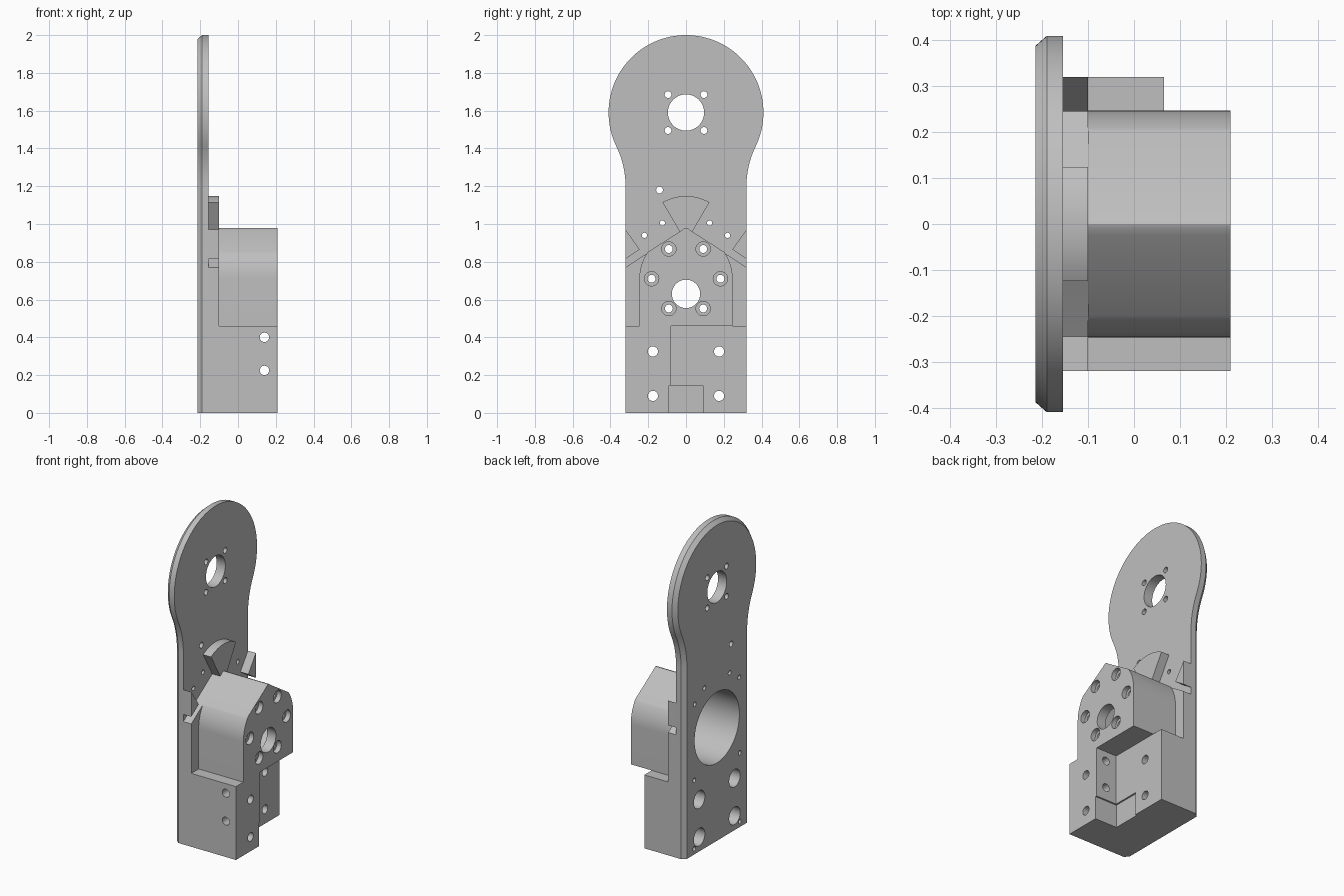
import bpy, bmesh
from math import sin, cos, radians, atan2, hypot

old = bpy.data.objects.get("Cube")
if old:
    bpy.data.objects.remove(old, do_unlink=True)

grey = bpy.data.materials.new("plain grey")
grey.use_nodes = True
colour = (0.52, 0.52, 0.52, 1)
grey.diffuse_color = colour
grey.node_tree.nodes["Principled BSDF"].inputs["Base Color"].default_value = colour

# axis -> how a profile point (a, b) at a depth d becomes a position
PLACE = {"x": lambda a, b, d: (d, a, b),
         "y": lambda a, b, d: (a, d, b),
         "z": lambda a, b, d: (a, b, d)}


def loft(name, axis, sections):
    """Join matching closed profiles, given as (depth, points), into a solid."""
    bm = bmesh.new()
    rings = [[bm.verts.new(PLACE[axis](a, b, d)) for a, b in pts] for d, pts in sections]
    n = len(rings[0])
    for r, s in zip(rings, rings[1:]):
        for i in range(n):
            j = (i + 1) % n
            bm.faces.new((r[i], r[j], s[j], s[i]))
    bm.faces.new(rings[0])
    bm.faces.new(rings[-1])
    bmesh.ops.recalc_face_normals(bm, faces=bm.faces)
    mesh = bpy.data.meshes.new(name)
    bm.to_mesh(mesh)
    bm.free()
    mesh.materials.append(grey)
    ob = bpy.data.objects.new(name, mesh)
    bpy.context.scene.collection.objects.link(ob)
    return ob


def prism(name, axis, pts, d0, d1):
    return loft(name, axis, [(d0, pts), (d1, pts)])


def arc(a, b, r, start, end, steps):
    """Points on an arc, angles in degrees."""
    angles = [radians(start + (end - start) * i / steps) for i in range(steps + 1)]
    return [(a + r * cos(t), b + r * sin(t)) for t in angles]


def hole(axis, a, b, r, d0, d1):
    steps = 64 if r > 0.06 else 24
    ob = prism("hole_cutter", axis, arc(a, b, r, 0, 360, steps)[:-1], d0, d1)
    ob.hide_render = True
    return ob


def mirrored(half):
    """Complete a right-hand half profile that runs from bottom to top centre."""
    return half + [(-a, b) for a, b in reversed(half) if abs(a) > 1e-5]


# Key dimensions
W, BACK, FACE, LAYER, FRONT = 0.32, -0.215, -0.155, -0.10, 0.21
HEAD_Z, HEAD_R, NECK_Z, NECK_R = 1.59, 0.41, 1.2, 0.48
MOTOR_Z, SHAFT_Z, LEDGE = 0.71, 0.63, 0.46


def plate_outline(inset):
    tilt = -atan2(HEAD_Z - NECK_Z, W + NECK_R) * 57.29578
    half = [(W - inset, 0)]
    half += arc(W + NECK_R, NECK_Z, NECK_R + inset, 180, 180 + tilt, 12)
    half += arc(0, HEAD_Z, HEAD_R - inset, tilt, 90, 40)[1:]
    return mirrored(half)


# Back plate, bevelled on its outer face
plate = loft("back_plate", "x", [(BACK, plate_outline(0.022)),
                                 (BACK + 0.025, plate_outline(0)), (FACE, plate_outline(0))])

# Base block with one corner cut away
base = prism("base_block", "z", [(FACE, -W), (FRONT, -W), (FRONT, -0.08),
                                 (0.065, -0.08), (0.065, W), (FACE, W)], 0, LEDGE)

# Gabled layer behind the housing, and the motor housing itself
roof = [(0.025, 0.965), (0.01, 0.977), (0, 0.98)]
layer = prism("gabled_layer", "x", mirrored([(W, LEDGE), (W, 0.77)] + roof), FACE, LAYER)
housing = prism("motor_housing", "x",
                mirrored([(0.247, LEDGE)] + arc(0, MOTOR_Z, 0.247, 0, 35, 12) + roof),
                LAYER, FRONT)

# Raised fan and side wedges above the gable
fan = prism("fan_rib", "x", arc(0, 0.9, 0.248, 60, 120, 20)
            + [(-0.032, 0.957), (0, 0.98), (0.032, 0.957)], FACE, LAYER)
wedges = [prism(name, "x", [(s * W, 0.97), (s * 0.245, 0.865), (s * W, 0.815)], FACE, LAYER)
          for name, s in (("front_wedge", -1), ("rear_wedge", 1))]

# Head hole with its four screws, and the odd pin hole
in_plate = [hole("x", 0, HEAD_Z, 0.096, -0.3, 0), hole("x", -0.14, 1.18, 0.018, -0.3, 0)]
in_base, in_layer, in_housing = [], [], []
for s in (-1, 1):
    in_plate += [hole("x", s * 0.095, HEAD_Z + t * 0.095, 0.018, -0.3, 0) for t in (-1, 1)]
    in_plate += [hole("x", s * a, b, 0.014, -0.3, 0) for a, b in ((0.125, 1.005), (0.22, 0.94))]
    # Blind pin holes near the corners of the base
    for b in (0.035, 0.465):
        pin = hole("x", s * 0.225, b, 0.014, -0.3, -0.12)
        in_plate.append(pin)
        in_base.append(pin)
        if b > 0.4:
            in_layer.append(pin)
    # Counterbored mounting holes
    for b in (0.09, 0.325):
        wide = hole("x", s * 0.175, b, 0.055, -0.3, -0.06)
        in_plate.append(wide)
        in_base += [wide, hole("x", s * 0.175, b, 0.027, -0.3, 0.4)]

# Cross holes and a shallow clearance pocket in the base
in_base += [hole("y", 0.14, b, 0.025, -0.5, 0.05) for b in (0.225, 0.4)]
pocket = prism("pocket_cutter", "z", [(0.055, -0.09), (0.4, -0.09), (0.4, 0.09), (0.055, 0.09)],
               -0.1, 0.145)
in_base.append(pocket)

# Motor bore, shaft hole and ring of screw holes
bore = hole("x", 0, MOTOR_Z, 0.222, -0.3, 0.15)
in_plate.append(bore)
in_layer.append(bore)
in_housing += [bore, hole("x", 0, SHAFT_Z, 0.075, 0, 0.4)]
for i in range(6):
    t = radians(60 * i)
    a, b = 0.182 * cos(t), MOTOR_Z + 0.182 * sin(t)
    in_housing += [hole("x", a, b, 0.021, 0, 0.4), hole("x", a, b, 0.038, 0.18, 0.4)]


def cut(ob, cutters):
    for c in cutters:
        mod = ob.modifiers.new("cut", "BOOLEAN")
        mod.operation, mod.solver, mod.object = "DIFFERENCE", "EXACT", c
    graph = bpy.context.evaluated_depsgraph_get()
    mesh = bpy.data.meshes.new_from_object(ob.evaluated_get(graph))
    ob.modifiers.clear()
    ob.data = mesh


for ob, cutters in ((plate, in_plate), (base, in_base), (layer, in_layer), (housing, in_housing)):
    cut(ob, cutters)
for c in set(in_plate + in_base + in_layer + in_housing):
    bpy.data.objects.remove(c, do_unlink=True)

# Smooth the round surfaces, keep the edges sharp
bpy.ops.object.select_all(action="DESELECT")
for ob in [plate, base, layer, housing, fan] + wedges:
    ob.select_set(True)
    bpy.context.view_layer.objects.active = ob
bpy.ops.object.shade_smooth_by_angle(angle=radians(25))
